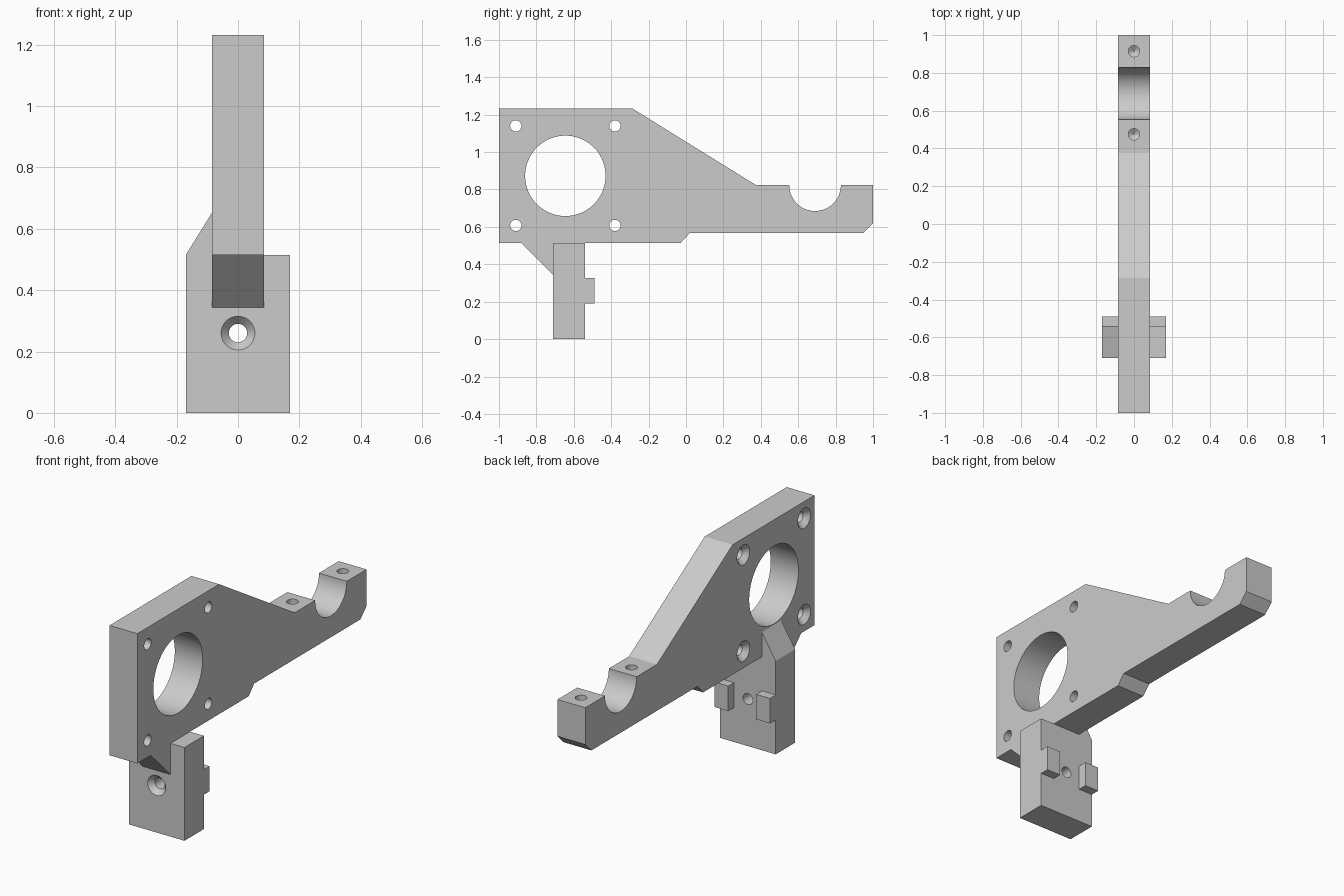
import bpy, bmesh, math
from mathutils import Matrix, Vector

cube = bpy.data.objects.get("Cube")
if cube:
    bpy.data.objects.remove(cube, do_unlink=True)

grey = bpy.data.materials.new("light grey")
grey.use_nodes = True
colour = (0.6, 0.6, 0.6, 1)
grey.diffuse_color = colour
grey.node_tree.nodes["Principled BSDF"].inputs["Base Color"].default_value = colour

HALF = 0.085    # half thickness of the plate
WIDE = 0.17     # half width of the mounting block
FRONT, BACK = -0.71, -0.54
SEAT = 0.515    # underside of the plate


def make_object(name, bm):
    bmesh.ops.recalc_face_normals(bm, faces=bm.faces)
    mesh = bpy.data.meshes.new(name)
    bm.to_mesh(mesh)
    bm.free()
    mesh.materials.append(grey)
    obj = bpy.data.objects.new(name, mesh)
    bpy.context.collection.objects.link(obj)
    return obj


def prism(name, points, depth):
    """Extrude a closed 3D outline along a depth vector."""
    bm = bmesh.new()
    face = bm.faces.new([bm.verts.new(p) for p in points])
    out = bmesh.ops.extrude_face_region(bm, geom=[face])
    verts = [v for v in out["geom"] if isinstance(v, bmesh.types.BMVert)]
    bmesh.ops.translate(bm, verts=verts, vec=depth)
    return make_object(name, bm)


def side_profile(name, outline, half):
    return prism(name, [(-half, y, z) for y, z in outline], (2 * half, 0, 0))


def box(name, x0, x1, y0, y1, z0, z1):
    outline = [(x0, y0, z0), (x0, y1, z0), (x0, y1, z1), (x0, y0, z1)]
    return prism(name, outline, (x1 - x0, 0, 0))


def add_bore(bm, start, direction, steps, sides=48):
    """Add a turned solid: steps are (distance along axis, radius)."""
    turn = Vector(direction).to_track_quat("Z", "Y").to_matrix().to_4x4()
    place = Matrix.Translation(start) @ turn
    rings = []
    for dist, radius in steps:
        rings.append([bm.verts.new(place @ Vector((
            radius * math.cos(math.tau * i / sides),
            radius * math.sin(math.tau * i / sides), dist)))
            for i in range(sides)])
    for a, b in zip(rings, rings[1:]):
        for i in range(sides):
            j = (i + 1) % sides
            bm.faces.new((a[i], a[j], b[j], b[i]))
    bm.faces.new(rings[0])
    bm.faces.new(rings[-1])


def cut(obj, bm):
    cutter = make_object(obj.name + "_cutter", bm)
    cutter.hide_render = True
    mod = obj.modifiers.new("holes", "BOOLEAN")
    mod.operation = "DIFFERENCE"
    mod.solver = "EXACT"
    mod.object = cutter
    bpy.context.view_layer.update()
    deps = bpy.context.evaluated_depsgraph_get()
    mesh = bpy.data.meshes.new_from_object(obj.evaluated_get(deps))
    obj.modifiers.clear()
    obj.data = mesh
    bpy.data.objects.remove(cutter, do_unlink=True)


# Main plate with the long arm
plate = side_profile("main_plate", [
    (-1, SEAT), (-1, 1.232), (-0.285, 1.232), (0.375, 0.823), (1, 0.823),
    (1, 0.62), (0.947, 0.567), (0.02, 0.567), (-0.028, SEAT)], HALF)

# Countersunk screw shape, starting just outside the surface
screw = [(-0.02, 0.055), (0, 0.055), (0.028, 0.03), (0.3, 0.03)]

holes = bmesh.new()
add_bore(holes, (-0.2, -0.645, 0.873), (1, 0, 0), [(0, 0.215), (0.4, 0.215)], 96)
add_bore(holes, (-0.2, 0.69, 0.823), (1, 0, 0), [(0, 0.138), (0.4, 0.138)], 96)
for y in (-0.91, -0.38):
    for z in (0.608, 1.14):
        add_bore(holes, (-HALF, y, z), (1, 0, 0), screw)
for y in (0.475, 0.915):    # blind holes beside the saddle
    add_bore(holes, (0, y, 0.85), (0, 0, -1),
             [(0, 0.03), (0.19, 0.03), (0.21, 0.002)])
cut(plate, holes)

# Mounting block under the plate
block = box("mounting_block", -WIDE, WIDE, FRONT, BACK, 0, SEAT)
holes = bmesh.new()
add_bore(holes, (0, FRONT, 0.26), (0, 1, 0), screw)
cut(block, holes)

# Braces between block and plate
front_brace = side_profile("front_brace", [
    (-0.883, SEAT), (FRONT, SEAT), (FRONT, 0.343)], HALF)
side_brace = prism("side_brace", [
    (-WIDE, FRONT, SEAT), (-HALF, FRONT, SEAT), (-HALF, FRONT, 0.652)],
    (0, BACK - FRONT, 0))

# Locating tabs on the back of the block
left_tab = box("left_tab", HALF, WIDE, BACK, -0.49, 0.19, 0.328)
right_tab = box("right_tab", -WIDE, -HALF, BACK, -0.49, 0.19, 0.328)

# Smooth bores, sharp edges
bpy.ops.object.select_all(action="DESELECT")
for obj in (plate, block):
    obj.select_set(True)
bpy.context.view_layer.objects.active = plate
bpy.ops.object.shade_smooth_by_angle(angle=math.radians(30))
